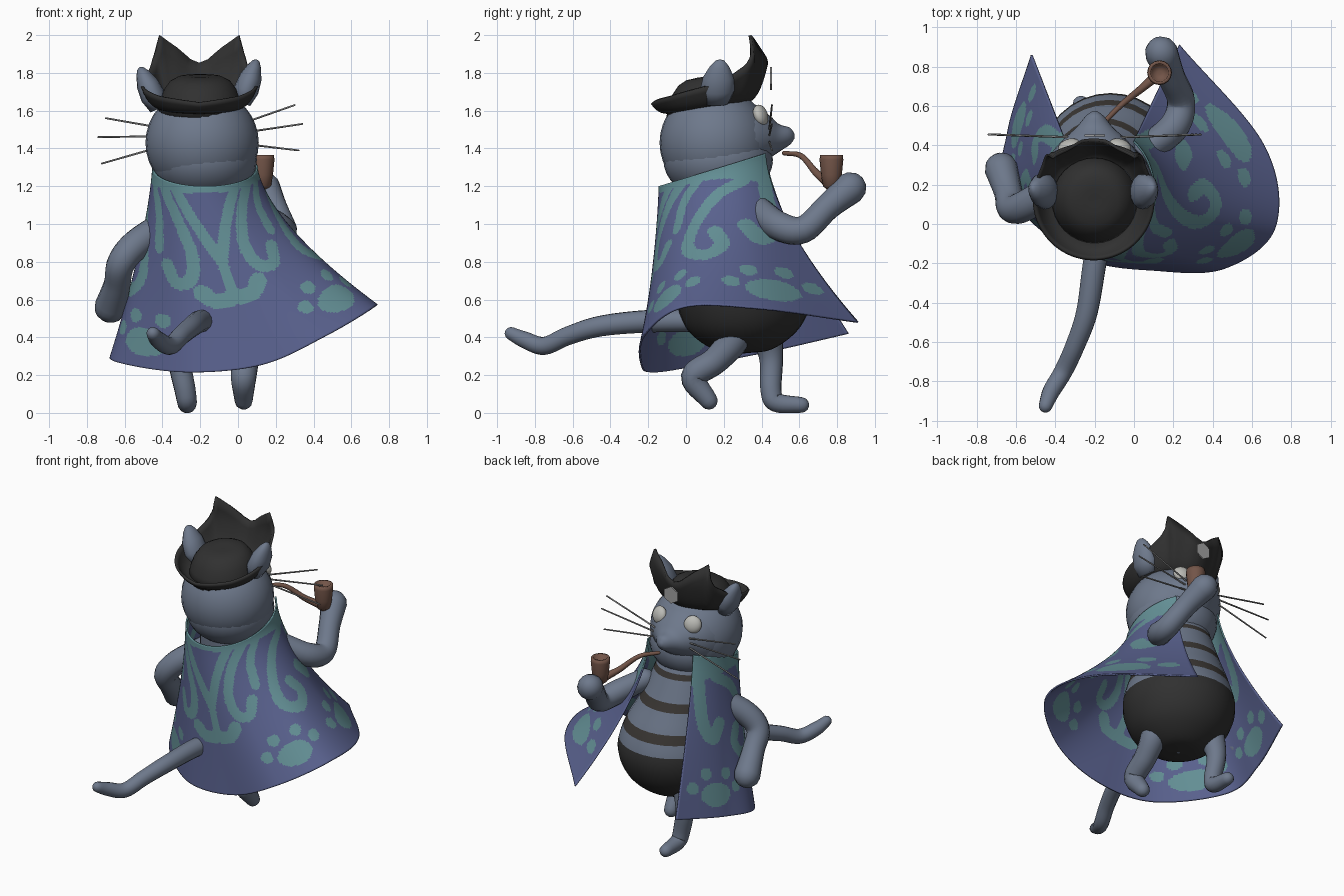
import bpy, bmesh, math
from mathutils import Vector, Matrix, Euler

cube = bpy.data.objects.get("Cube")
if cube:
    bpy.data.objects.remove(cube, do_unlink=True)


def material(name, *rgb):
    m = bpy.data.materials.new(name)
    m.use_nodes = True
    m.diffuse_color = (*rgb, 1)
    m.node_tree.nodes["Principled BSDF"].inputs["Base Color"].default_value = (*rgb, 1)
    return m


FUR = material("blue grey fur", .155, .19, .26)
PURPLE = material("purple cloth", .1, .12, .27)
TEAL = material("teal pattern", .125, .275, .3)
BLACK = material("black felt", .03, .03, .03)
STRIPE = material("dark stripe", .045, .04, .036)
BROWN = material("brown wood", .17, .09, .065)
EYE = material("eye white", .5, .5, .47)
BADGE = material("badge grey", .36, .36, .36)
WHISKER = material("whisker grey", .24, .24, .24)


def finish(name, bm, mats, smooth=True):
    bmesh.ops.recalc_face_normals(bm, faces=bm.faces)
    me = bpy.data.meshes.new(name)
    bm.to_mesh(me)
    bm.free()
    for m in mats:
        me.materials.append(m)
    for p in me.polygons:
        p.use_smooth = smooth
    ob = bpy.data.objects.new(name, me)
    bpy.context.collection.objects.link(ob)
    return ob


def circle(n):
    return [(math.cos(math.tau * j / n), math.sin(math.tau * j / n)) for j in range(n)]


def loft(name, rings, mats, closed=True, caps=True, pick=None):
    """Skin a list of equally sized rings; pick(i, j) gives a material slot."""
    bm = bmesh.new()
    vs = [[bm.verts.new(p) for p in r] for r in rings]
    n = len(vs[0])
    for i in range(len(vs) - 1):
        for j in range(n if closed else n - 1):
            k = (j + 1) % n
            f = bm.faces.new((vs[i][j], vs[i][k], vs[i + 1][k], vs[i + 1][j]))
            if pick:
                f.material_index = pick(i, j)
    if caps:
        bm.faces.new(vs[0][::-1])
        bm.faces.new(vs[-1])
    return finish(name, bm, mats)


def spline(points, steps):
    """Smooth curve through points of any dimension."""
    p = [Vector(q) for q in points]
    p = [p[0] * 2 - p[1]] + p + [p[-1] * 2 - p[-2]]
    out = []
    for a, b, c, d in zip(p, p[1:], p[2:], p[3:]):
        for s in range(steps):
            t = s / steps
            out.append((b * 2 + (c - a) * t + (a * 2 - b * 5 + c * 4 - d) * t * t
                        + (b * 3 - a - c * 3 + d) * t ** 3) / 2)
    return out + [p[-2]]


def tube(name, points, mat, sides=14, steps=6):
    """Round limb through (x, y, z, radius) points with domed ends."""
    path = spline(points, steps)
    pos = [q.to_3d() for q in path]
    tans = [(pos[min(i + 1, len(pos) - 1)] - pos[max(i - 1, 0)]).normalized() for i in range(len(pos))]
    stations = [(p, t, q[3]) for p, t, q in zip(pos, tans, path)]

    def dome(p, t, r, sign):
        return [(p + t * sign * r * math.sin(a), t, r * math.cos(a)) for a in (.5, 1, 1.4)]
    stations = dome(*stations[0], -1)[::-1] + stations + dome(*stations[-1], 1)
    rings, side = [], stations[0][1].orthogonal()
    for p, t, r in stations:
        side = (side - t * side.dot(t)).normalized()
        up = t.cross(side)
        rings.append([p + (side * c + up * s) * r for c, s in circle(sides)])
    return loft(name, rings, [mat])


def lathe(name, profile, centre, mat, sides=32, tilt=0):
    rings = [[Vector(centre) + Vector((r * c, r * s, z + tilt * r * s)) for c, s in circle(sides)]
             for r, z in profile]
    return loft(name, rings, [mat])


def ball(name, centre, size, mat, rot=(0, 0, 0)):
    bm = bmesh.new()
    mx = Matrix.LocRotScale(Vector(centre), Euler(rot), Vector(size))
    bmesh.ops.create_uvsphere(bm, u_segments=28, v_segments=18, radius=1, matrix=mx)
    return finish(name, bm, [mat])


# Body: egg with striped shirt and dark trousers, rows of (z, radius, x, y)
rows = spline([(.315, .01, -.12, .3), (.335, .15, -.12, .3), (.42, .275, -.12, .3), (.53, .34, -.12, .305),
               (.66, .36, -.12, .305), (.82, .325, -.13, .29), (1, .265, -.16, .26), (1.28, .2, -.19, .2)], 8)


def shirt(i, j):
    z = rows[i][0]
    return 1 if z < .69 else 2 if any(abs(z - s) < .026 for s in (.8, .98, 1.16)) else 0


loft("body", [[(x + r * c, y + r * s, z) for c, s in circle(32)] for z, r, x, y in rows],
     [FUR, BLACK, STRIPE], pick=shirt)

# Head, with a muzzle tapering to the nose, rows of (y, half width, half height, z)
ball("head", (-.19, .155, 1.43), (.3, .295, .29), FUR)
ball("jowls", (-.18, .17, 1.34), (.28, .29, .22), FUR)
snout = spline([(.22, .28, .25, 1.42), (.35, .225, .195, 1.445), (.43, .16, .125, 1.46), (.49, .095, .075, 1.455),
                (.55, .045, .045, 1.465), (.575, .01, .012, 1.465)], 4)
loft("muzzle", [[(-.2 + w * c, y, z + h * s) for c, s in circle(24)] for y, w, h, z in snout], [FUR])
for side, s in (("left", 1), ("right", -1)):
    ball(side + "_eye", (-.2 + .13 * s, .395, 1.575), (.058, .035, .058), EYE, (.3, 0, -.35 * s))
    for k, (rise, reach) in enumerate(((.12, .5), (.02, .54), (-.12, .52))):
        tilt = .04 if s > 0 else -.03
        tube(f"{side}_whisker_{k + 1}", [(-.2 + .1 * s, .44, 1.49 - .025 * k, .006),
                                         (-.2 + reach * s, .455, 1.47 + rise + tilt, .005)], WHISKER, 5, 1)

# Ears: flattened cones standing on the hat brim
for name, base, tip in (("left_ear", (.02, .16, 1.64), (.1, .18, 1.87)),
                        ("right_ear", (-.42, .16, 1.61), (-.52, .18, 1.83))):
    b, t = Vector(base), Vector(tip)
    across = (t - b).cross(Vector((0, 1, 0))).normalized()
    rings = [[b.lerp(t, h) + Vector((0, w * c, 0)) + across * w * .72 * s for c, s in circle(16)]
             for h, w in ((0, .065), (.3, .092), (.6, .082), (.85, .05), (.97, .025), (1, .004))]
    loft(name, rings, [FUR])

# Hat: crown, and a brim swept up into two points at the front
lathe("hat_crown", [(.225, -.02), (.21, .05), (.19, .1), (.16, .14), (.12, .162), (.06, .168), (.01, .165)],
      (-.2, .12, 1.615), BLACK, tilt=.14)
rim = [(0, 1.85), (10, 1.87), (24, 1.94), (39, 2.0), (44, 1.91), (52, 1.84), (70, 1.77), (90, 1.73),
       (135, 1.67), (180, 1.635)]


def rim_height(deg):
    for (a, za), (b, zb) in zip(rim, rim[1:]):
        if deg <= b:
            return za + (zb - za) * (deg - a) / (b - a)


def brim_point(j, s):
    deg = abs((j * 3 + 180) % 360 - 180)
    a = math.radians(j * 3)
    outer = .31 + .03 * math.exp(-((deg - 42) / 12) ** 2)
    r = .17 + (outer - .17) * s ** .7
    y = .125 + r * math.cos(a)
    base = 1.58 + .14 * (y + .1)
    z = base + (rim_height(deg) - base) * s ** 2.2
    return (-.205 + r * math.sin(a), y - max(z - 1.88, 0) * .35, z)


brim = loft("hat_brim", [[brim_point(j, i / 8) for j in range(120)] for i in range(9)], [BLACK], caps=False)
brim.modifiers.new("felt", "SOLIDIFY").thickness = .016
bm = bmesh.new()
bmesh.ops.create_cone(bm, cap_ends=True, segments=6, radius1=.06, radius2=.06, depth=.009,
                      matrix=Matrix.Translation((-.2, .45, 1.77)) @ Matrix.Rotation(math.pi / 2, 4, "X"))
finish("hat_badge", bm, [BADGE], False)

# Cape: cloth stretched between a tilted neckline and a swept hem
COLS, ROWS = 224, 112
hem = spline([(-.52, .86, .42), (-.64, .47, .33), (-.645, .16, .27), (-.28, -.16, .215), (.13, -.235, .255),
              (.47, -.22, .41), (.72, -.01, .56), (.66, .4, .55), (.23, .91, .48)], COLS // 8)


def neck(u):
    a = u * math.radians(141)
    y = .175 - .315 * math.cos(a)
    return Vector((-.175 + .275 * math.sin(a), y, 1.2 + (y + .14) * .31))


def cape_point(i, j):
    v, u = i / ROWS, 2 * j / COLS - 1
    a, b = neck(u), hem[j]
    p = a.lerp(b, v ** (1.4 + .2 * max(u, 0)))
    p.z = a.z + (b.z - a.z) * v
    return p


# Mirrored pattern strokes in (distance from back seam, distance down), with widths
strokes = [(w, spline(pts, 8)) for w, pts in (
    (.032, [(.25, .02), (.16, .13), (.07, .27), (0, .42)]),
    (.03, [(0, .38), (0, .6)]),
    (.042, [(0, .62), (.08, .63), (.14, .58)]),
    (.034, [(.36, .04), (.24, .18), (.16, .36), (.18, .5), (.26, .53), (.31, .44)]),
    (.03, [(.5, .04), (.4, .18), (.37, .36)]),
    (.037, [(.8, .13), (.62, .2), (.5, .38), (.47, .55), (.56, .63), (.64, .56), (.61, .46)]),
    (.042, [(.96, .05), (.93, .25), (.89, .44), (.82, .52), (.77, .43)]))]
paws = [(.39, .865), (.8, .865)]


def pattern(i, j):
    v, u = (i + .5) / ROWS, abs((2 * j + 1) / COLS - 1)
    if v < .04 + .17 * u ** 3:
        return 1
    wide = .7 + .55 * v
    for w, pts in strokes:
        if any(((u - q.x) * wide) ** 2 + (v - q.y) ** 2 < w * w for q in pts):
            return 1
    for pu, pv in paws:
        dx, dy = (u - pu) * wide, v - pv
        if (dx / .1) ** 2 + (dy / .072) ** 2 < 1:
            return 1
        for deg in (-72, -26, 26, 72):
            a = math.radians(deg)
            if math.hypot(dx - .16 * math.sin(a), dy + .14 * math.cos(a)) < .037:
                return 1
    return 0


cape = loft("cape", [[cape_point(i, j) for j in range(COLS + 1)] for i in range(ROWS + 1)],
            [PURPLE, TEAL], closed=False, caps=False, pick=pattern)
cloth = cape.modifiers.new("cloth", "SOLIDIFY")
cloth.thickness, cloth.offset = .01, 0

# Limbs and tail
tube("left_arm", [(.06, .38, 1.08, .07), (.2, .49, .99, .078), (.24, .62, .97, .072), (.19, .75, 1.09, .07),
                  (.14, .87, 1.19, .085)], FUR)
tube("right_arm", [(-.38, .2, 1, .08), (-.54, .1, .89, .08), (-.62, .08, .79, .075), (-.64, .16, .68, .072),
                   (-.675, .28, .56, .085)], FUR)
tube("left_leg", [(.03, .22, .55, .1), (.05, .26, .41, .085), (.04, .16, .28, .072), (.03, .04, .19, .068),
                  (.03, .12, .065, .048)], FUR)
tube("right_leg", [(-.28, .41, .5, .1), (-.31, .45, .3, .065), (-.28, .45, .12, .056), (-.27, .48, .055, .052),
                   (-.27, .61, .042, .042)], FUR)
tube("tail", [(-.15, .08, .49, .06), (-.2, -.2, .485, .06), (-.24, -.45, .46, .055), (-.3, -.62, .41, .05),
              (-.36, -.75, .355, .048), (-.42, -.85, .385, .045), (-.45, -.925, .42, .035)], FUR)

# Pipe
lathe("pipe_bowl", [(.02, -.02), (.045, 0), (.055, .06), (.063, .14), (.06, .165), (.045, .165), (.04, .08), (.01, .075)],
      (.13, .77, 1.2), BROWN, 16)
tube("pipe_stem", [(-.15, .52, 1.375, .012), (-.06, .61, 1.36, .015), (.04, .69, 1.27, .02), (.12, .76, 1.215, .028)],
     BROWN, 10)
